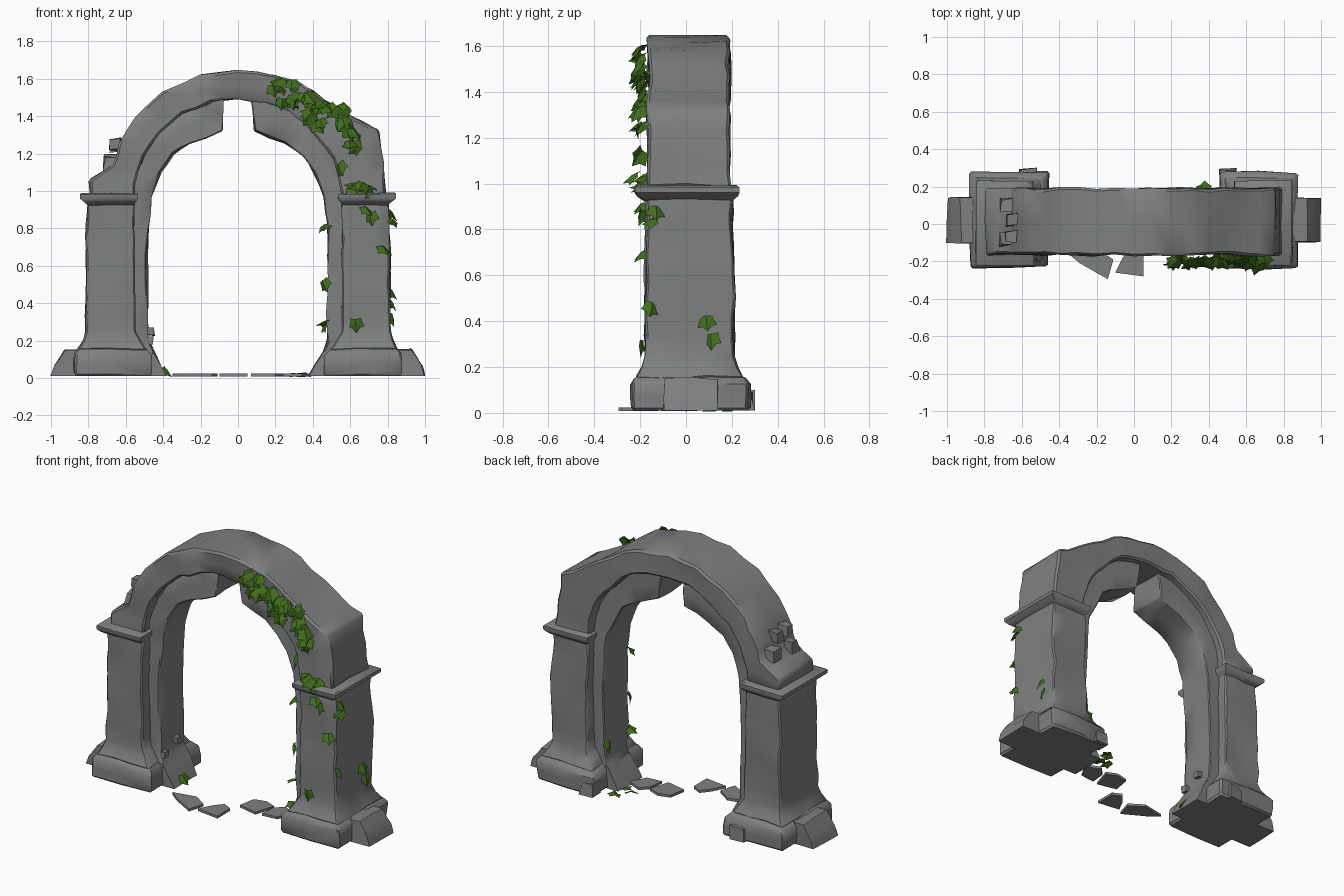
import bpy, bmesh, math, random
from mathutils import Vector, noise

if "Cube" in bpy.data.objects:
    bpy.data.objects.remove(bpy.data.objects["Cube"])

random.seed(4)


def material(name, rgb):
    m = bpy.data.materials.new(name)
    m.diffuse_color = (*rgb, 1)
    m.use_nodes = True
    m.node_tree.nodes["Principled BSDF"].inputs["Base Color"].default_value = m.diffuse_color
    return m


STONE = material("grey stone", (0.21, 0.217, 0.214))
LEAF = material("ivy green", (0.052, 0.15, 0.012))


def finish(name, bm, mat, angle=40):
    me = bpy.data.meshes.new(name)
    bm.to_mesh(me)
    bm.free()
    me.materials.append(mat)
    for p in me.polygons:
        p.use_smooth = True
    me.set_sharp_from_angle(angle=math.radians(angle))
    ob = bpy.data.objects.new(name, me)
    bpy.context.collection.objects.link(ob)
    return ob


def loft(name, rings, cuts=1, amp=0.01, bevel=0.0, freq=7):
    """Skin a stack of equal rings, cap the ends and weather the surface."""
    bm = bmesh.new()
    vs = [[bm.verts.new(p) for p in r] for r in rings]
    n = len(vs[0])
    for a, b in zip(vs, vs[1:]):
        for i in range(n):
            j = (i + 1) % n
            bm.faces.new((a[i], a[j], b[j], b[i]))
    bm.faces.new(vs[0][::-1])
    bm.faces.new(vs[-1])
    bmesh.ops.recalc_face_normals(bm, faces=bm.faces[:])
    if bevel:
        sharp = [e for e in bm.edges if e.calc_face_angle(0) > 0.9]
        bmesh.ops.bevel(bm, geom=sharp, offset=bevel, segments=1,
                        affect='EDGES', clamp_overlap=True)
    if cuts:
        long_edges = [e for e in bm.edges if e.calc_length() > 0.06]
        bmesh.ops.subdivide_edges(bm, edges=long_edges, cuts=cuts, use_grid_fill=True)
    for v in bm.verts:
        d = noise.noise_vector(v.co * freq) * amp
        if v.co.z < 0.03:
            d.z = 0
        v.co += d
    return finish(name, bm, STONE)


def rect(s, x0, x1, y0, y1, z):
    return [(s * x0, y0, z), (s * x1, y0, z), (s * x1, y1, z), (s * x0, y1, z)]


def band(outer, inner, y0, y1):
    return [[(o[0], y0, o[1]), (i[0], y0, i[1]), (i[0], y1, i[1]), (o[0], y1, o[1])]
            for o, i in zip(outer, inner)]


def chunk(name, x, y, z, r):
    bm = bmesh.new()
    bmesh.ops.create_cube(bm, size=r * 1.5)
    for v in bm.verts:
        v.co = v.co * random.uniform(0.7, 1.2) + Vector((x, y, z))
        v.co.z = max(v.co.z, 0.01)
    finish(name, bm, STONE, 20)


# Pillars: plinth, side lobes, shaft, moulded cap, recessed inner arch
for s, side in ((-1, "left"), (1, "right")):
    loft(side + "_plinth", [rect(s, .46, .875, -.235, .275, .01),
                            rect(s, .46, .875, -.235, .275, .125),
                            rect(s, .49, .85, -.215, .25, .158)], 1, .018, .012, 7)
    loft(side + "_plinth_lobes", [rect(s, .38, 1.0, -.10, .14, .01),
                                  rect(s, .41, .98, -.10, .14, .07),
                                  rect(s, .455, .925, -.10, .14, .15)], 1, .012)
    loft(side + "_shaft", [rect(s, .49, .855, -.215, .25, .15),
                           rect(s, .52, .83, -.19, .225, .20),
                           rect(s, .55, .815, -.178, .21, .25),
                           rect(s, .555, .81, -.178, .21, .5),
                           rect(s, .555, .81, -.175, .205, .75),
                           rect(s, .555, .805, -.172, .2, .95)], 2, .014, .008)
    loft(side + "_cap", [rect(s, .56, .80, -.18, .20, .925),
                         rect(s, .545, .825, -.21, .225, .945),
                         rect(s, .535, .845, -.222, .232, .96),
                         rect(s, .535, .845, -.222, .232, .982),
                         rect(s, .545, .835, -.21, .222, .99)], 1, .005)
    inner = [(.44, .12), (.475, .2), (.485, .5), (.48, .8), (.46, .97),
             (.41, 1.10), (.35, 1.19), (.25, 1.26), (.09, 1.32)]
    outer = [(.6, .12), (.6, .2), (.6, .5), (.6, .8), (.58, 1.0),
             (.55, 1.14), (.46, 1.30), (.3, 1.43), (.075, 1.50)]
    flip = lambda pts: [(s * x, z) for x, z in pts]
    loft(side + "_inner_arch", band(flip(outer), flip(inner), -.10, .14), 1, .016, .006)

# Main arch: broken step on the left, standing shoulder on the right
outer = [(-.79, .98), (-.79, 1.06), (-.67, 1.14), (-.64, 1.25), (-.55, 1.39),
         (-.4, 1.53), (-.2, 1.62), (0, 1.648), (.2, 1.62), (.32, 1.58),
         (.48, 1.48), (.6, 1.40), (.755, 1.325), (.775, 1.15), (.79, .98)]
inner = [(-.555, .97), (-.555, 1.04), (-.54, 1.10), (-.5, 1.19), (-.42, 1.31),
         (-.3, 1.41), (-.15, 1.475), (0, 1.49), (.15, 1.475), (.25, 1.44),
         (.36, 1.36), (.44, 1.27), (.51, 1.17), (.54, 1.08), (.555, .97)]
loft("main_arch", band(outer, inner, -.165, .19), 1, .016, .012)

# Loose rubble on the broken step and at the plinth backs
for x, y, z, r in ((-.66, -.07, 1.25, .045), (-.65, .02, 1.24, .045), (-.68, .10, 1.16, .045),
                   (-.68, -.08, 1.15, .05), (-.57, .25, .05, .06), (.50, .25, .05, .06),
                   (-.47, .05, .25, .03), (-.475, -.07, .2, .03)):
    chunk("rubble", x, y, z, r)

# Thin paving fragments across the opening
slabs = [[(-.35, -.16), (-.29, -.21), (-.14, -.295), (-.11, -.19), (-.2, -.13)],
         [(-.10, -.26), (.05, -.28), (.05, -.15), (-.01, -.12), (-.06, -.18)],
         [(.07, -.08), (.20, -.11), (.24, .02), (.17, .05), (.09, .03)],
         [(.24, -.10), (.34, -.09), (.39, .01), (.30, .05), (.25, .0)]]
for pts in slabs:
    loft("paving_fragment", [[(x, y, .008) for x, y in pts],
                             [(x, y, .024) for x, y in pts]], 0, 0)

# Ivy: broad, folded leaves facing out from each surface
OUTLINE = [(0, -1), (.4, -.45), (.85, -.35), (.65, .15), (.6, .6),
           (0, .5), (-.6, .6), (-.65, .15), (-.85, -.35), (-.4, -.45)]


def leaf(bm, pos, normal, size):
    n = Vector(normal) + Vector([random.uniform(-.6, .6) for _ in range(3)]) + Vector((0, 0, .5))
    n.normalize()
    u = n.cross(Vector((.1, .2, 1)) if abs(n.z) < .9 else Vector((0, 1, 0))).normalized()
    v = n.cross(u) * -1
    if v.z < 0:
        v = -v
    a = random.uniform(-.8, .8)
    u, v = u * math.cos(a) + v * math.sin(a), v * math.cos(a) - u * math.sin(a)
    p = Vector(pos)
    ring = [bm.verts.new(p + (u * x + v * y - n * abs(x) * .35) * size) for x, y in OUTLINE]
    for q in ring:
        q.co.z = max(q.co.z, .005)
    c = bm.verts.new(p + n * size * .1)
    for i in range(len(ring)):
        bm.faces.new((c, ring[i], ring[(i + 1) % len(ring)]))


bm = bmesh.new()
front = (0, -1, 0)
# trailing clusters on the front of the arch
for x, z, count in ((.17, 1.56, 1), (.24, 1.57, 2), (.31, 1.565, 2), (.25, 1.49, 2),
                    (.30, 1.49, 4), (.36, 1.485, 4), (.43, 1.455, 4), (.49, 1.44, 3),
                    (.39, 1.39, 2), (.43, 1.36, 2), (.55, 1.43, 3), (.57, 1.36, 4),
                    (.62, 1.33, 3), (.62, 1.24, 4), (.55, 1.14, 1)):
    for _ in range(count):
        leaf(bm, (x + random.uniform(-.025, .025), -.195 + random.uniform(-.025, .01),
                  z + random.uniform(-.02, .02)), front, random.uniform(.042, .06))
# tuft on the cap
for _ in range(9):
    leaf(bm, (random.uniform(.61, .71), random.uniform(-.235, -.17),
              random.uniform(.985, 1.04)), (0, -.7, .7), .055)
# single leaves down the right pillar and on the ground
for pos, nrm in (((.71, -.20, .86), front), ((.78, -.2, .69), front), ((.63, -.2, .29), front),
                 ((.69, -.2, .9), front), ((.825, -.13, .88), (1, 0, 0)), ((.825, -.15, .84), (1, 0, 0)),
                 ((.825, -.15, .46), (1, 0, 0)), ((.825, .09, .40), (1, 0, 0)),
                 ((.825, .11, .32), (1, 0, 0)), ((.46, -.1, .81), (-1, 0, 0)),
                 ((.46, -.1, .50), (-1, 0, 0)), ((.46, -.1, .30), (-1, 0, 0)),
                 ((.46, .12, .28), (-1, 0, 0)), ((.37, .19, .02), (0, 0, 1)),
                 ((.36, .10, .025), (0, 0, 1)), ((.31, .11, .02), (0, 0, 1)),
                 ((-.38, .0, .04), (1, 0, 0))):
    leaf(bm, pos, nrm, .05)
finish("ivy_leaves", bm, LEAF, 20)
